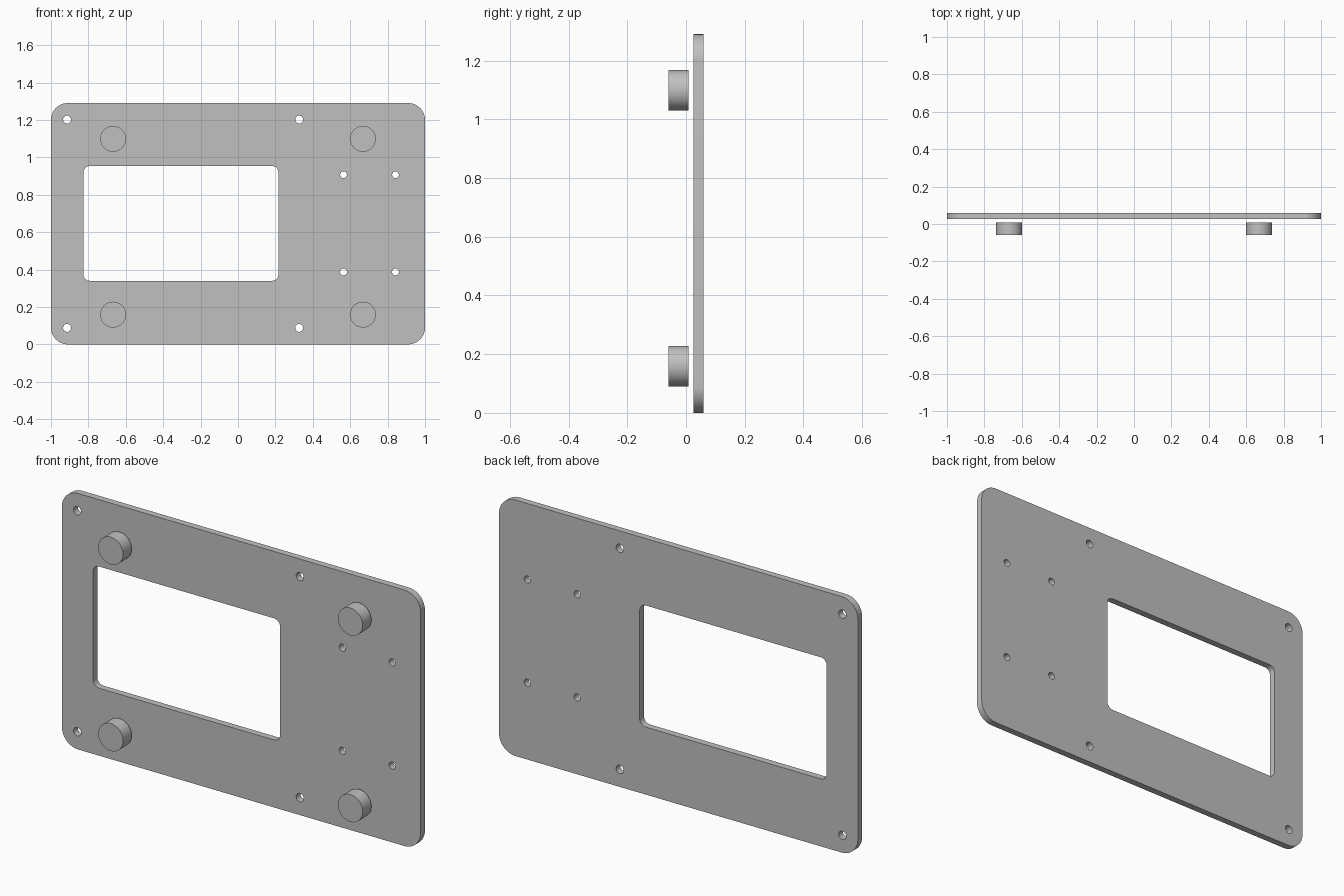
import bpy
from math import sin, cos, pi, radians

cube = bpy.data.objects.get("Cube")
if cube:
    bpy.data.objects.remove(cube, do_unlink=True)

# One plain grey for every part
grey = bpy.data.materials.new("light grey")
grey.use_nodes = True
colour = (0.53, 0.53, 0.53, 1)
grey.diffuse_color = colour
grey.node_tree.nodes["Principled BSDF"].inputs["Base Color"].default_value = colour


def rounded_rect(x0, x1, z0, z1, r, steps=12):
    """Outline of a rectangle with arc corners, counter-clockwise."""
    corners = [(x1 - r, z1 - r), (x0 + r, z1 - r), (x0 + r, z0 + r), (x1 - r, z0 + r)]
    return [(cx + r * cos((q + i / steps) * pi / 2), cz + r * sin((q + i / steps) * pi / 2))
            for q, (cx, cz) in enumerate(corners) for i in range(steps + 1)]


def circle(x, z, r, n=32):
    return [(x + r * cos(2 * pi * i / n), z + r * sin(2 * pi * i / n)) for i in range(n)]


def extrude_outlines(name, outlines, y0, y1):
    """Fill nested outlines in the xz plane and give them thickness from y0 to y1."""
    curve = bpy.data.curves.new(name, "CURVE")
    curve.dimensions = "2D"
    curve.fill_mode = "BOTH"
    curve.extrude = (y1 - y0) / 2
    for points in outlines:
        spline = curve.splines.new("POLY")
        spline.points.add(len(points) - 1)
        for point, (x, z) in zip(spline.points, points):
            point.co = (x, z, 0, 1)
        spline.use_cyclic_u = True
    obj = bpy.data.objects.new(name, curve)
    bpy.context.collection.objects.link(obj)
    obj.rotation_euler.x = radians(90)
    obj.location.y = (y0 + y1) / 2
    bpy.ops.object.select_all(action="DESELECT")
    obj.select_set(True)
    bpy.context.view_layer.objects.active = obj
    bpy.ops.object.convert(target="MESH")
    obj = bpy.context.object
    # Weld the caps to the walls
    bpy.ops.object.mode_set(mode="EDIT")
    bpy.ops.mesh.select_all(action="SELECT")
    bpy.ops.mesh.remove_doubles(threshold=0.0001)
    bpy.ops.mesh.normals_make_consistent(inside=False)
    bpy.ops.object.mode_set(mode="OBJECT")
    obj.data.materials.clear()
    obj.data.materials.append(grey)
    bpy.ops.object.shade_smooth_by_angle(angle=radians(30))
    return obj


# Panel with window, large corner holes and small mounting holes
outlines = [rounded_rect(-1, 1, 0, 1.29, 0.09),
            rounded_rect(-0.826, 0.216, 0.34, 0.953, 0.033)]
outlines += [circle(x, z, 0.021) for x in (-0.914, 0.327) for z in (0.088, 1.202)]
outlines += [circle(x, z, 0.018) for x in (0.564, 0.842) for z in (0.387, 0.907)]
extrude_outlines("panel", outlines, 0.026, 0.06)

# Four round feet floating just in front of the panel
for side, x in (("right", -0.668), ("left", 0.668)):
    for level, z in (("lower", 0.159), ("upper", 1.099)):
        extrude_outlines(f"{level}_{side}_foot", [circle(x, z, 0.069, 48)], -0.06, 0.009)
